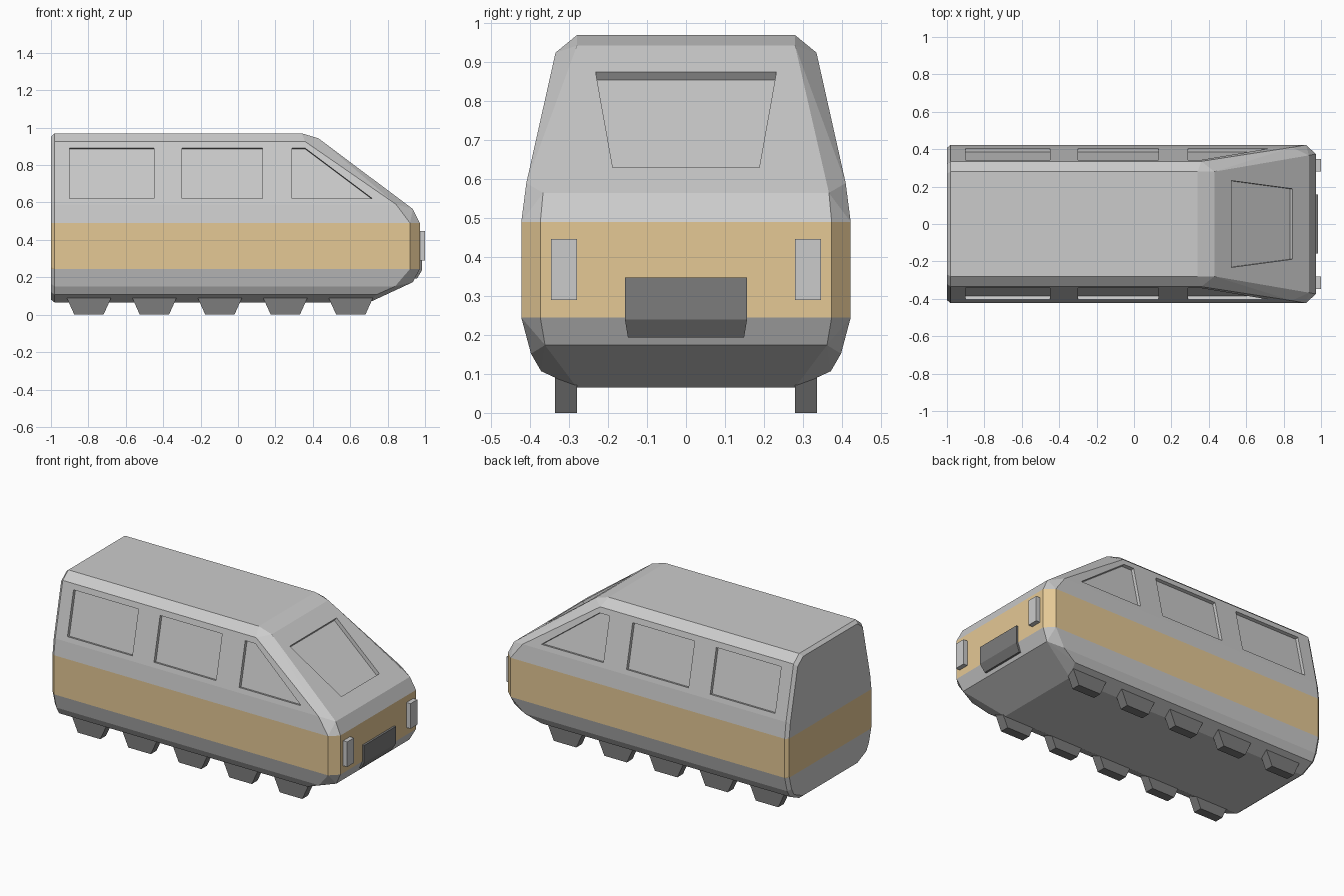
import bpy, bmesh
from mathutils import Vector

if "Cube" in bpy.data.objects:
    bpy.data.objects.remove(bpy.data.objects["Cube"])


def material(name, rgb):
    m = bpy.data.materials.new(name)
    m.diffuse_color = (*rgb, 1)
    m.use_nodes = True
    m.node_tree.nodes["Principled BSDF"].inputs["Base Color"].default_value = m.diffuse_color
    return m


def add_hull(bm, points):
    """Add one convex solid around the points."""
    verts = [bm.verts.new(p) for p in points]
    res = bmesh.ops.convex_hull(bm, input=verts)
    loose = {g for k in ("geom_interior", "geom_unused") for g in res[k]
             if isinstance(g, bmesh.types.BMVert)}
    bmesh.ops.delete(bm, geom=list(loose), context='VERTS')


def tidy(bm):
    """Merge coplanar triangles into flat faces."""
    bmesh.ops.dissolve_limit(bm, angle_limit=0.03, verts=bm.verts[:], edges=bm.edges[:])
    bmesh.ops.recalc_face_normals(bm, faces=bm.faces[:])


def finish(bm, name, mats=()):
    mesh = bpy.data.meshes.new(name)
    bm.to_mesh(mesh)
    bm.free()
    for m in mats:
        mesh.materials.append(m)
    ob = bpy.data.objects.new(name, mesh)
    bpy.context.collection.objects.link(ob)
    return ob


def solid(name, points, mats=()):
    bm = bmesh.new()
    add_hull(bm, points)
    tidy(bm)
    return finish(bm, name, mats)


grey = material("body_grey", (0.8, 0.8, 0.8))
orange = material("stripe_orange", (0.78, 0.58, 0.30))
dark = material("dark_rubber", (0.2, 0.2, 0.2))
lamp = material("lamp_grey", (0.75, 0.75, 0.75))

# Body: half cross-section (y, z) with the x where each rail ends at the front
rails = [(0.28, 0.065, 0.70), (0.372, 0.107, 0.74), (0.398, 0.152, 0.84),
         (0.423, 0.245, 0.92), (0.423, 0.49, 0.92), (0.41, 0.59, 0.845),
         (0.335, 0.925, 0.36), (0.28, 0.97, 0.34)]
# Nose points (x, y, z) from roof edge down to the chin
nose = [(0.43, 0.28, 0.943), (0.935, 0.367, 0.565), (0.972, 0.374, 0.49),
        (0.972, 0.374, 0.245), (0.935, 0.362, 0.174)]
pts = []
for s in (1, -1):
    for y, z, xf in rails:
        pts += [(xf, s * y, z), (-0.98, s * y, z),
                (-1.0, s * y * 0.963, 0.5 + (z - 0.5) * 0.963)]
    pts += [(x, s * y, z) for x, y, z in nose]

bm = bmesh.new()
add_hull(bm, pts)
tidy(bm)
# Coloured stripe around the body
for z in (0.245, 0.49):
    bmesh.ops.bisect_plane(bm, geom=bm.verts[:] + bm.edges[:] + bm.faces[:], dist=1e-4,
                           plane_co=(0, 0, z), plane_no=(0, 0, 1))
for f in bm.faces:
    zs = [v.co.z for v in f.verts]
    f.material_index = int(min(zs) > 0.244 and max(zs) < 0.491)
body = finish(bm, "train_body", (grey, orange))

# Recesses for the side windows and windscreen
cut = bmesh.new()


def recess(outline, normal, depth):
    n = Vector(normal).normalized()
    add_hull(cut, [Vector(p) + n * d for p in outline for d in (0.04, -depth)])


side_windows = [[(a, 0.62), (b, 0.62), (b, 0.89), (a, 0.89)]
                for a, b in ((-0.9, -0.45), (-0.3, 0.13))]
side_windows.append([(0.29, 0.62), (0.72, 0.62), (0.36, 0.89), (0.29, 0.89)])
for s in (1, -1):
    for win in side_windows:
        recess([(x, s * (0.41 - (z - 0.59) * 0.2239), z) for x, z in win],
               (0, s, 0.2239), 0.02)
screen = [(0.43 + (0.943 - z) * 1.336, s * y, z)
          for y, z in ((0.232, 0.875), (0.188, 0.63)) for s in (1, -1)]
recess(screen, (1, 0, 1.336), 0.025)
tidy(cut)
cutter = finish(cut, "window_cutter")
cutter.hide_render = True

mod = body.modifiers.new("windows", 'BOOLEAN')
mod.operation = 'DIFFERENCE'
mod.solver = 'EXACT'
mod.object = cutter
bpy.context.view_layer.objects.active = body
bpy.ops.object.modifier_apply(modifier=mod.name)
bpy.data.objects.remove(cutter)

# Headlights
for s, side in ((1, "left"), (-1, "right")):
    solid("headlight_" + side, [(x, s * y, z) for x in (0.95, 1.0)
                                for y in (0.28, 0.347) for z in (0.29, 0.447)], (lamp,))

# Front coupler cover
bumper = [(0.93, 0.157, 0.348), (0.985, 0.157, 0.348), (0.985, 0.157, 0.24),
          (0.957, 0.149, 0.193), (0.92, 0.149, 0.193)]
solid("front_bumper", [(x, s * y, z) for x, y, z in bumper for s in (1, -1)], (dark,))

# Wheels: five tapered blocks on each side
for s, side in ((1, "left"), (-1, "right")):
    for i in range(5):
        cx = -0.797 + 0.35 * i
        solid(f"wheel_{side}_{i + 1}",
              [(cx + dx * w, s * y, z) for w, z in ((0.078, 0), (0.13, 0.115))
               for dx in (1, -1) for y in (0.28, 0.336)], (dark,))
